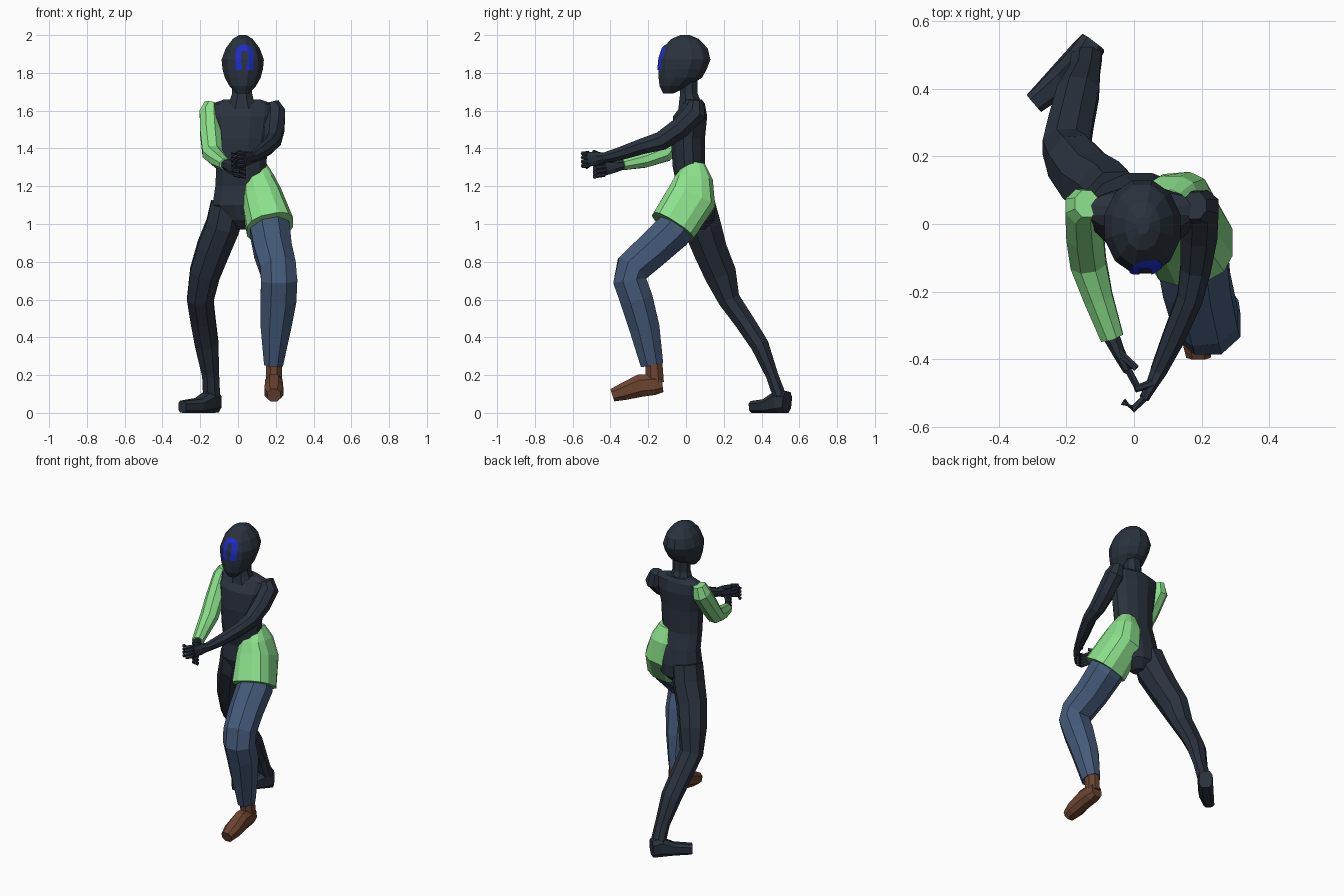
import bpy, bmesh, math
from mathutils import Vector
from mathutils.bvhtree import BVHTree


def material(name, rgb):
    m = bpy.data.materials.new(name)
    m.diffuse_color = (*rgb, 1)
    return m


DARK = material("dark slate", (0.023, 0.032, 0.047))
GREEN = material("light green", (0.26, 0.75, 0.26))
BLUE = material("denim blue", (0.058, 0.102, 0.19))
BROWN = material("boot brown", (0.15, 0.058, 0.03))
MARK = material("bright blue", (0.013, 0.026, 0.62))


def section(n, power):
    """Unit ring with a flat side facing each axis; power < 1 makes it boxier."""
    pts = []
    for i in range(n):
        a = (i + 0.5) * 2 * math.pi / n
        c, s = math.cos(a), math.sin(a)
        pts.append((math.copysign(abs(c) ** power, c), math.copysign(abs(s) ** power, s)))
    k = max(abs(p[0]) for p in pts)
    return [(p[0] / k, p[1] / k) for p in pts]


def add_tube(bm, path, n=8, level=False, power=1.0):
    """Loft rings (x, y, z, half width, half depth) along a path."""
    ring = section(n, power)
    pts = [Vector(p[:3]) for p in path]
    loops = []
    for i, p in enumerate(path):
        t = pts[min(i + 1, len(pts) - 1)] - pts[max(i - 1, 0)]
        t = Vector((0, 0, 1)) if level else t.normalized()
        u = (Vector((1, 0, 0)) - t * t.x).normalized()
        v = t.cross(u)
        loop = []
        for c, s in ring:
            q = pts[i] + u * c * p[3] + v * s * p[4]
            q.z = max(q.z, 0)
            loop.append(bm.verts.new(q))
        loops.append(loop)
    for a, b in zip(loops, loops[1:]):
        for j in range(n):
            k = (j + 1) % n
            bm.faces.new((a[j], a[k], b[k], b[j]))
    bm.faces.new(loops[0])
    bm.faces.new(loops[-1])


def finish(name, bm, mat):
    bmesh.ops.recalc_face_normals(bm, faces=bm.faces[:])
    me = bpy.data.meshes.new(name)
    bm.to_mesh(me)
    bm.free()
    me.materials.append(mat)
    ob = bpy.data.objects.new(name, me)
    bpy.context.collection.objects.link(ob)
    return ob


def tube(name, mat, path, **kw):
    bm = bmesh.new()
    add_tube(bm, path, **kw)
    return finish(name, bm, mat)


# Head and neck
head = tube("head", DARK, [
    (.025, -.095, 1.69, .03, .025), (.025, -.06, 1.73, .07, .08),
    (.025, -.03, 1.775, .095, .115), (.025, -.018, 1.82, .107, .128),
    (.025, -.008, 1.87, .112, .137), (.025, -.005, 1.93, .09, .12),
    (.025, -.005, 1.98, .052, .072), (.025, -.005, 2.0, .02, .025)], n=12, level=True)
tube("neck", DARK, [(.02, .025, 1.61, .085, .065), (.02, .02, 1.66, .062, .055),
                    (.022, .015, 1.69, .053, .046), (.024, .01, 1.78, .053, .05)], level=True)

# Torso
tube("torso", DARK, [
    (.02, .06, .97, .03, .04), (.02, .06, 1.02, .10, .09), (.015, .045, 1.1, .15, .105),
    (.02, .04, 1.2, .14, .09), (.017, .015, 1.3, .132, .085), (.02, .01, 1.45, .14, .09),
    (.023, .022, 1.57, .16, .09), (.023, .04, 1.635, .165, .06),
    (.022, .04, 1.658, .10, .045)], n=12, level=True)

# Green hip cloth, flared over the front thigh
tube("hip_cloth", GREEN, [
    (.095, .05, 1.32, .05, .05), (.108, .042, 1.24, .085, .1),
    (.125, .03, 1.14, .108, .132), (.17, -.07, .985, .125, .125)], n=12, power=.75)

# Front leg and boot
tube("trouser_leg", BLUE, [
    (.13, .01, 1.08, .10, .10), (.17, -.07, .96, .105, .10), (.185, -.18, .86, .10, .095),
    (.212, -.285, .765, .095, .09), (.218, -.298, .70, .096, .088), (.214, -.262, .6, .095, .087),
    (.2, -.22, .45, .08, .08), (.188, -.18, .255, .05, .06)])
bm = bmesh.new()
add_tube(bm, [(.19, -.172, .29, .042, .045), (.19, -.165, .16, .043, .048)])
add_tube(bm, [(.19, -.125, .155, .036, .045), (.19, -.165, .15, .046, .055),
              (.19, -.24, .145, .046, .06), (.19, -.33, .113, .05, .046),
              (.19, -.39, .093, .036, .034)], power=.8)
finish("boot", bm, BROWN)

# Rear leg and foot
tube("rear_leg", DARK, [
    (-.055, .065, 1.1, .09, .09), (-.08, .085, .99, .09, .1), (-.13, .125, .87, .088, .09),
    (-.175, .18, .74, .08, .085), (-.2, .228, .6, .07, .058), (-.185, .305, .49, .066, .052),
    (-.165, .39, .36, .062, .048), (-.145, .455, .2, .045, .033), (-.14, .495, .09, .045, .035)])
tube("rear_foot", DARK, [
    (-.12, .535, .056, .04, .056), (-.15, .495, .06, .045, .06),
    (-.21, .43, .038, .045, .038), (-.295, .357, .032, .032, .032)], power=.7)

# Arms
tube("sleeve", GREEN, [
    (-.14, .06, 1.642, .035, .04), (-.15, .052, 1.59, .053, .058), (-.145, -.03, 1.48, .055, .055),
    (-.135, -.115, 1.375, .053, .048), (-.105, -.22, 1.34, .043, .042),
    (-.065, -.335, 1.315, .034, .03)])
tube("bare_arm", DARK, [
    (.18, .055, 1.645, .035, .04), (.195, .05, 1.59, .055, .058), (.192, -.03, 1.51, .054, .055),
    (.182, -.13, 1.44, .045, .05), (.165, -.22, 1.415, .038, .042),
    (.115, -.34, 1.375, .033, .035), (.072, -.435, 1.35, .024, .027)])


# Hands: palm, four curled fingers and a thumb
def hand(name, wrist, palm, knuckle, bend, tip):
    bm = bmesh.new()
    add_tube(bm, [(*wrist, .025, .024), (*palm, .018, .035), (*knuckle, .014, .038)])
    for i in range(4):
        dz = .033 - .022 * i
        add_tube(bm, [(x, y, z + dz, .01, .0105) for x, y, z in (knuckle, bend, tip)], n=6)
    thumb = Vector(palm).lerp(Vector(tip), .6)
    add_tube(bm, [(palm[0], palm[1], palm[2] + .025, .011, .011),
                  (thumb.x, thumb.y + .015, palm[2] + .035, .009, .009)], n=6)
    finish(name, bm, DARK)


hand("sleeve_hand", (-.07, -.325, 1.316), (-.045, -.38, 1.307), (-.018, -.43, 1.295),
     (.012, -.485, 1.287), (.042, -.482, 1.283))
hand("bare_hand", (.075, -.43, 1.352), (.055, -.47, 1.347), (.03, -.515, 1.342),
     (-.002, -.546, 1.34), (-.032, -.525, 1.335))

# Blue arch on the face, laid onto the head surface
bm = bmesh.new()
head.data.update()
tree = BVHTree.FromPolygons([v.co for v in head.data.vertices],
                            [p.vertices[:] for p in head.data.polygons])
cx, cz, outer = .034, 1.902, .048
steps = [(-1, z) for z in (1.815, 1.835, 1.86, 1.882)]
rows = [(-1, 0, z, .012 if z < 1.84 else .018) for _, z in steps]
rows += [(-math.cos(a * math.pi / 10), math.sin(a * math.pi / 10), cz, .018) for a in range(11)]
rows += [(1, 0, z, .012 if z < 1.84 else .018) for _, z in reversed(steps)]
strip = []
for c, s, z, inner in rows:
    line = []
    for k in range(4):
        r = inner + (outer - inner) * k / 3
        x, zz = cx + c * r, z + s * r
        hit = tree.ray_cast(Vector((x, -1, zz)), Vector((0, 1, 0)))[0]
        line.append(bm.verts.new((x, (hit.y if hit else -.13) - .004, zz)))
    strip.append(line)
for a, b in zip(strip, strip[1:]):
    for k in range(3):
        bm.faces.new((a[k], a[k + 1], b[k + 1], b[k]))
bmesh.ops.recalc_face_normals(bm, faces=bm.faces[:])
if sum(f.normal.y for f in bm.faces) > 0:
    bmesh.ops.reverse_faces(bm, faces=bm.faces[:])
me = bpy.data.meshes.new("face_arch")
bm.to_mesh(me)
bm.free()
me.materials.append(MARK)
bpy.context.collection.objects.link(bpy.data.objects.new("face_arch", me))
